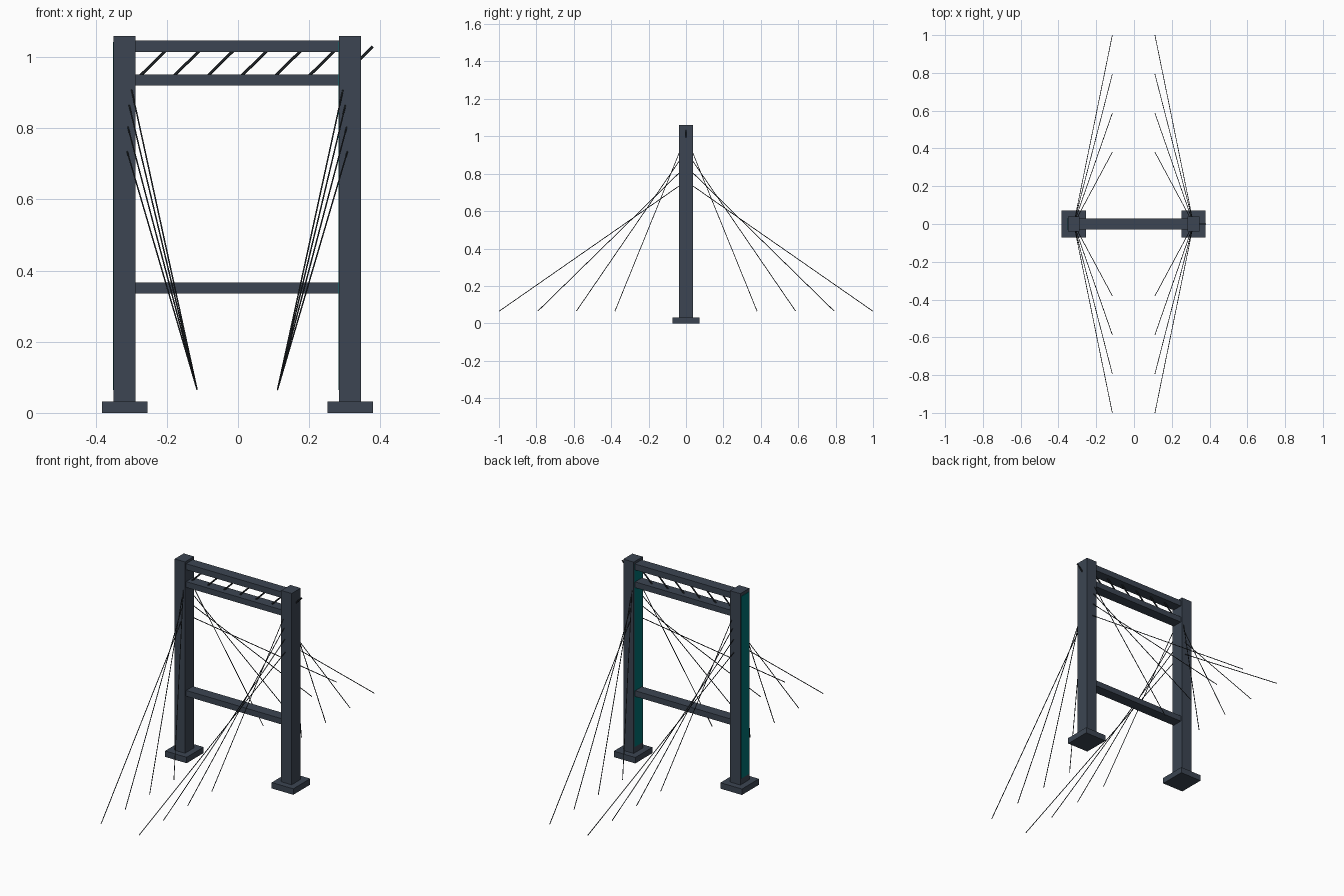
import bpy, bmesh
from mathutils import Vector, Matrix

if "Cube" in bpy.data.objects:
    bpy.data.objects.remove(bpy.data.objects["Cube"])


def material(name, rgb):
    m = bpy.data.materials.new(name)
    m.diffuse_color = (*rgb, 1)
    m.use_nodes = True
    m.node_tree.nodes["Principled BSDF"].inputs["Base Color"].default_value = m.diffuse_color
    return m


STEEL = material("slate_steel", (0.045, 0.06, 0.085))
CABLE = material("dark_cable", (0.02, 0.025, 0.03))
TEAL = material("teal_light", (0.0, 0.16, 0.17))


def finish(name, bm, mat):
    mesh = bpy.data.meshes.new(name)
    bm.to_mesh(mesh)
    bm.free()
    mesh.materials.append(mat)
    obj = bpy.data.objects.new(name, mesh)
    bpy.context.collection.objects.link(obj)
    return obj


def box(name, x, y, z, mat=STEEL):
    """Box from (min, max) ranges on each axis."""
    bm = bmesh.new()
    size = [b - a for a, b in (x, y, z)]
    mid = Vector([(a + b) / 2 for a, b in (x, y, z)])
    bmesh.ops.create_cube(bm, size=1, matrix=Matrix.Translation(mid) @ Matrix.Diagonal((*size, 1)))
    return finish(name, bm, mat)


def rod(name, a, b, radius, mat, sides=6):
    """Straight rod between two points."""
    a, b = Vector(a), Vector(b)
    d = b - a
    turn = d.to_track_quat('Z', 'Y').to_matrix().to_4x4()
    bm = bmesh.new()
    bmesh.ops.create_cone(bm, cap_ends=True, segments=sides, radius1=radius, radius2=radius,
                          depth=d.length, matrix=Matrix.Translation((a + b) / 2) @ turn)
    return finish(name, bm, mat)


CX = -0.002    # tower centre line
POST_X = 0.317

for side, s in (("left", -1), ("right", 1)):
    px = CX + s * POST_X
    # post, footing and the light strip on its -x face
    box(f"{side}_post", (px - 0.031, px + 0.031), (-0.0385, 0.0385), (0.0, 1.06))
    box(f"{side}_footing", (px - 0.064, px + 0.064), (-0.072, 0.072), (0.0, 0.032))
    box(f"{side}_light_strip", (px - 0.033, px - 0.03), (-0.033, 0.033), (0.065, 1.043), TEAL)
    # stay cables fanning forwards and backwards
    for face, f in (("front", -1), ("back", 1)):
        for i in range(4):
            rod(f"{side}_{face}_cable_{i + 1}", (px, 0, 1.0 - 0.08 * i),
                (CX + s * 0.113, f * (0.38 + 0.2063 * i), 0.065), 0.002, CABLE)

# cross beams between the posts
for name, z0, z1 in (("top_beam", 1.015, 1.047), ("upper_beam", 0.92, 0.951), ("deck_beam", 0.335, 0.366)):
    box(name, (CX - POST_X, CX + POST_X), (-0.029, 0.029), (z0, z1))

# slanted lattice bars between the two top beams
for i in range(7):
    x = -0.288 + 0.095 * i
    rod(f"lattice_bar_{i + 1}", (x, 0, 0.935), (x + 0.097, 0, 1.03), 0.004, CABLE)
